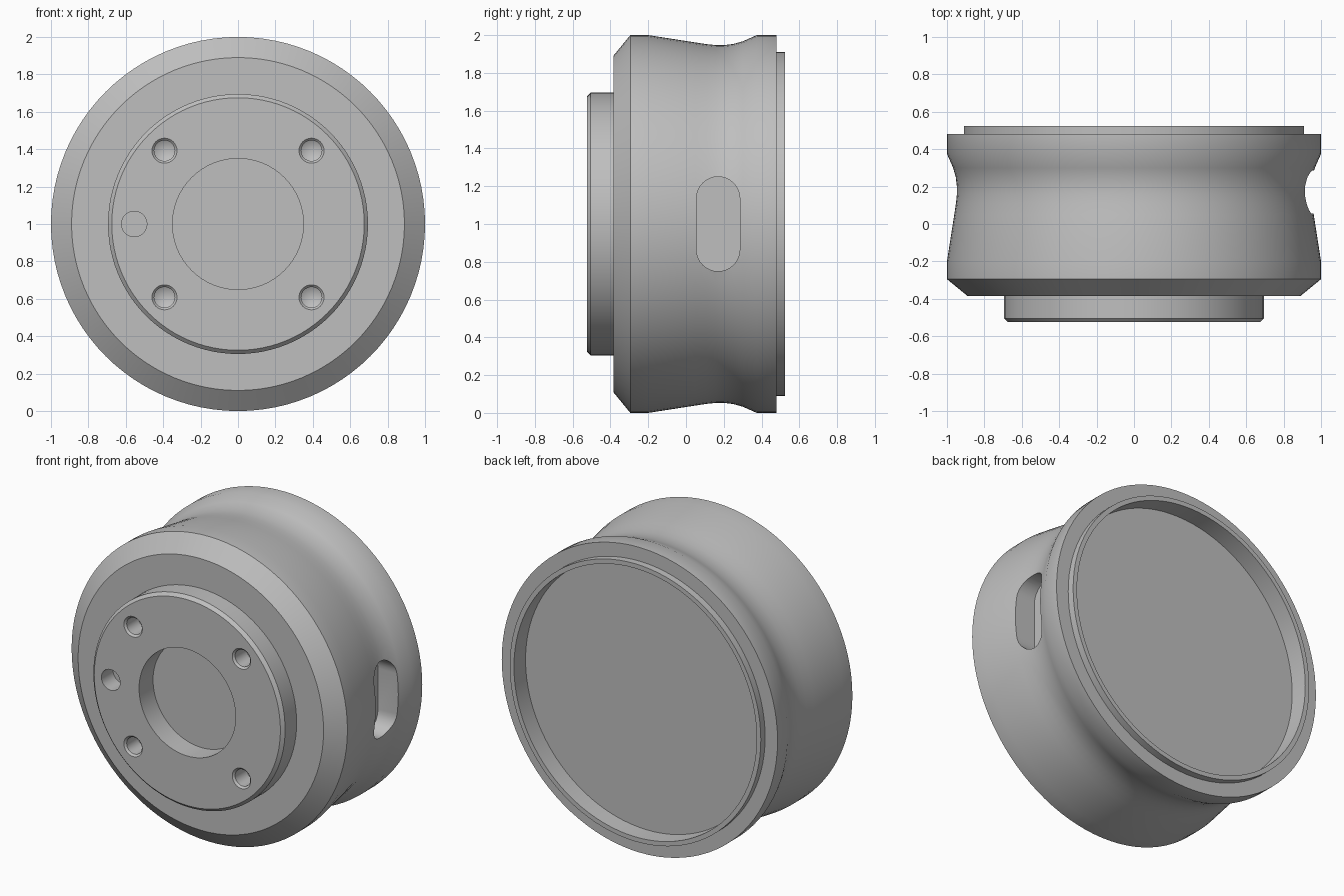
import bpy, bmesh, math
from mathutils import Vector, Matrix

cube = bpy.data.objects.get("Cube")
if cube:
    bpy.data.objects.remove(cube, do_unlink=True)

# Single bare metal colour
metal = bpy.data.materials.new("grey_metal")
metal.use_nodes = True
GREY = (0.52, 0.52, 0.52, 1)
metal.diffuse_color = GREY
metal.node_tree.nodes["Principled BSDF"].inputs["Base Color"].default_value = GREY


def finish(name, bm):
    bmesh.ops.remove_doubles(bm, verts=bm.verts, dist=1e-5)
    bmesh.ops.recalc_face_normals(bm, faces=bm.faces)
    mesh = bpy.data.meshes.new(name)
    bm.to_mesh(mesh)
    bm.free()
    obj = bpy.data.objects.new(name, mesh)
    bpy.context.collection.objects.link(obj)
    mesh.materials.append(metal)
    return obj


def lathe(name, profile, centre, steps):
    """Turn a (radius, y) profile round an axis along y."""
    bm = bmesh.new()
    cx, cz = centre
    verts = [bm.verts.new((cx, y, cz + r)) for r, y in profile]
    edges = [bm.edges.new(pair) for pair in zip(verts, verts[1:])]
    bmesh.ops.spin(bm, geom=verts + edges, cent=(cx, 0, cz), axis=(0, 1, 0),
                   angle=math.tau, steps=steps, use_merge=False)
    return finish(name, bm)


def slot_cutter(name, y, z, radius, half_length, x_in, x_out):
    """Rounded slot pushed through from the side along x."""
    bm = bmesh.new()
    ring = []
    for side in (1, -1):
        for i in range(17):
            a = math.pi * i / 16
            ring.append(bm.verts.new((x_in, y + side * radius * math.cos(a),
                        z + side * (half_length - radius + radius * math.sin(a)))))
    face = bm.faces.new(ring)
    out = bmesh.ops.extrude_face_region(bm, geom=[face], use_keep_orig=True)
    moved = [g for g in out["geom"] if isinstance(g, bmesh.types.BMVert)]
    bmesh.ops.translate(bm, verts=moved, vec=(x_out - x_in, 0, 0))
    return finish(name, bm)


# Turned body: front recess, boss, chamfer, waisted rim, back lip and cavity
FRONT = -0.525
body = lathe("wheel_body", [
    (0, -0.38), (0.35, -0.38), (0.35, FRONT),
    (0.675, FRONT), (0.695, -0.505), (0.695, -0.385),
    (0.89, -0.385), (1, -0.295), (1, -0.2),
    (0.961, 0.05), (0.952, 0.11), (0.947, 0.16), (0.947, 0.2),
    (0.953, 0.25), (0.967, 0.3), (1, 0.375),
    (1, 0.48), (0.91, 0.48), (0.91, 0.525),
    (0.88, 0.525), (0.88, 0.405), (0, 0.405)], (0, 1), 96)

# Four countersunk bolt holes with drilled tips
drill = [(0, FRONT - 0.05), (0.067, FRONT - 0.05), (0.067, FRONT),
         (0.055, FRONT + 0.012), (0.055, FRONT + 0.13), (0, FRONT + 0.16)]
cutters = [lathe("bolt_hole_cutter", drill, (sx * 0.393, 1 + sz * 0.392), 32)
           for sx in (-1, 1) for sz in (-1, 1)]

# Flat-bottomed locating hole
pin = [(0, FRONT - 0.05), (0.068, FRONT - 0.05),
       (0.068, FRONT + 0.12), (0, FRONT + 0.12)]
cutters.append(lathe("pin_hole_cutter", pin, (-0.555, 1), 32))

# Slot on the left side of the rim
cutters.append(slot_cutter("slot_cutter", 0.17, 1, 0.115, 0.25, 0.815, 1.1))

bpy.ops.object.select_all(action="DESELECT")
body.select_set(True)
bpy.context.view_layer.objects.active = body
for cutter in cutters:
    cutter.hide_render = True
    mod = body.modifiers.new("cut", "BOOLEAN")
    mod.operation = "DIFFERENCE"
    mod.solver = "EXACT"
    mod.object = cutter
    bpy.ops.object.modifier_apply(modifier=mod.name)
    bpy.data.objects.remove(cutter, do_unlink=True)

bpy.ops.object.shade_smooth_by_angle(angle=math.radians(30))
